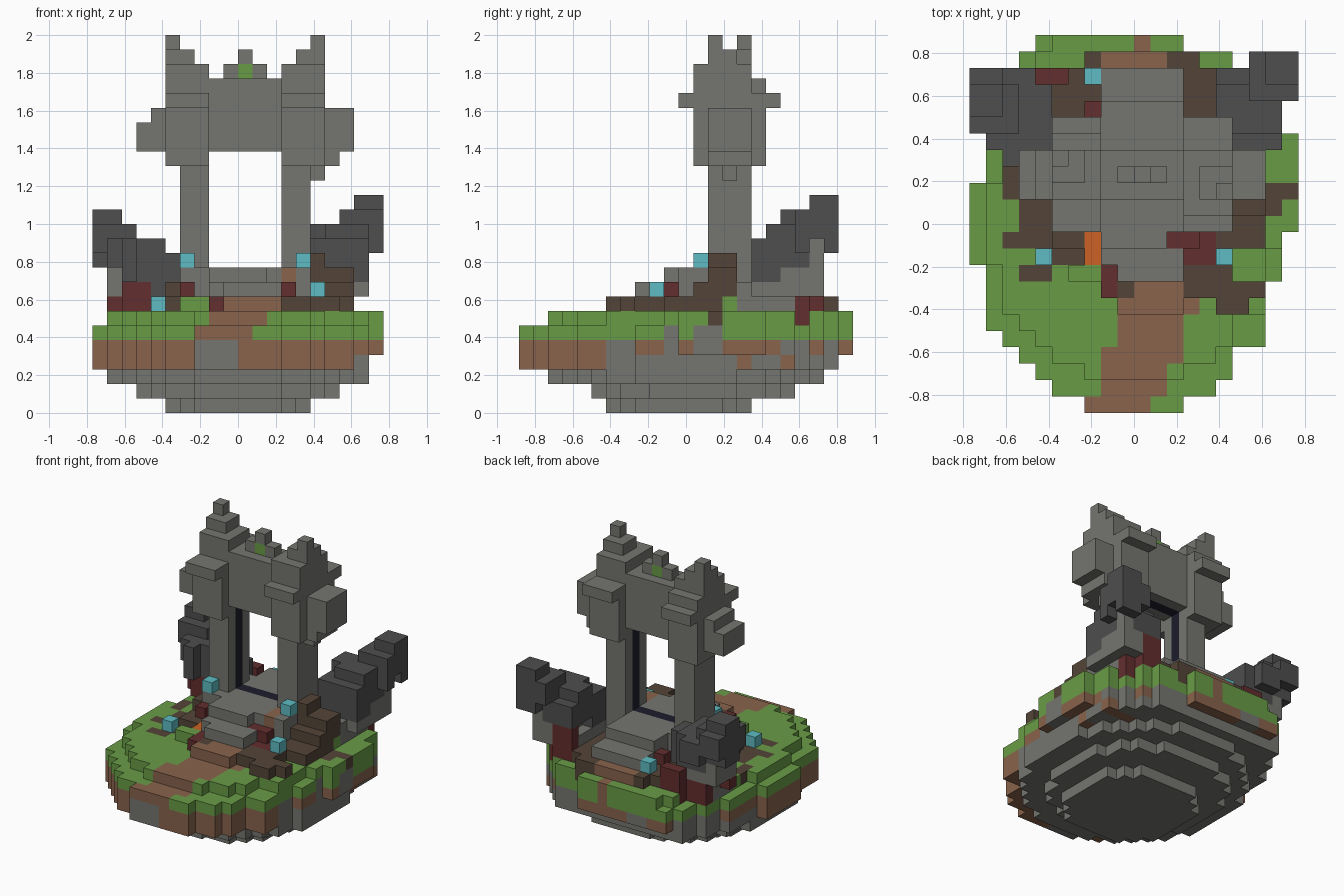
import bpy
import bmesh

CELL = 1 / 13
cells = {}  # (column, row, level) -> (part name, material name)


def linear(channel):
    value = channel / 255
    return value / 12.92 if value <= 0.04045 else ((value + 0.055) / 1.055) ** 2.4


def make_material(name, red, green, blue):
    material = bpy.data.materials.new(name)
    material.use_nodes = True
    color = (linear(red), linear(green), linear(blue), 1)
    material.diffuse_color = color
    for node in material.node_tree.nodes:
        if node.type == 'BSDF_PRINCIPLED':
            node.inputs['Base Color'].default_value = color
    return material


def fill(part, material, *blocks):
    """Fill blocks of cells (columns, rows, levels); later blocks replace earlier ones."""
    for columns, rows, levels in blocks:
        for i in range(*columns):
            for j in range(*rows):
                for k in range(*levels):
                    cells[i, j, k] = (part, material)


def mirrored(part, material, *blocks):
    """Fill blocks and their mirror images about the gate's middle."""
    for columns, rows, levels in blocks:
        fill("right_" + part, material, (columns, rows, levels))
        fill("left_" + part, material, ((21 - columns[1], 21 - columns[0]), rows, levels))


def disc(part, material, center, radii, level):
    """Fill one round layer of cells."""
    for i in range(20):
        for j in range(23):
            u = (i + 0.5 - center[0]) / radii[0]
            v = (j + 0.5 - center[1]) / radii[1]
            if u * u + v * v <= 1:
                cells[i, j, level] = (part, material)


def build_part(part, materials):
    """Make one mesh from the exposed cell sides of a part."""
    mesh = bpy.data.meshes.new(part)
    bm = bmesh.new()
    corners = {}
    slots = []

    def corner(point):
        if point not in corners:
            i, j, k = point
            corners[point] = bm.verts.new(((i - 10) * CELL, (j - 11.5) * CELL, k * CELL))
        return corners[point]

    for cell, (owner, material) in cells.items():
        if owner != part:
            continue
        if material not in slots:
            slots.append(material)
            mesh.materials.append(materials[material])
        for axis in range(3):
            for side in (0, 1):
                neighbour = list(cell)
                neighbour[axis] += 2 * side - 1
                if tuple(neighbour) in cells:
                    continue
                loop = []
                for u, v in ((0, 0), (1, 0), (1, 1), (0, 1)):
                    point = list(cell)
                    point[axis] += side
                    point[(axis + 1) % 3] += u
                    point[(axis + 2) % 3] += v
                    loop.append(corner(tuple(point)))
                face = bm.faces.new(loop if side else loop[::-1])
                face.material_index = slots.index(material)
    bm.to_mesh(mesh)
    bm.free()
    bpy.context.collection.objects.link(bpy.data.objects.new(part, mesh))


if "Cube" in bpy.data.objects:
    bpy.data.objects.remove(bpy.data.objects["Cube"], do_unlink=True)

materials = {
    "stone": make_material("stone", 117, 117, 112),
    "dark_stone": make_material("dark_stone", 78, 78, 78),
    "grass": make_material("grass", 105, 156, 70),
    "soil": make_material("soil", 136, 99, 76),
    "dark_soil": make_material("dark_soil", 84, 69, 56),
    "red_rock": make_material("red_rock", 99, 46, 46),
    "crystal": make_material("crystal", 94, 188, 196),
    "ember": make_material("ember", 205, 97, 37),
    "obsidian": make_material("obsidian", 29, 29, 44),
}

# Island outline: first and last column of each row, front to back
outline = [(7, 13), (5, 15), (4, 16), (3, 16), (2, 18), (1, 18), (1, 18), (1, 18),
           (1, 19), (0, 19), (0, 19), (0, 20), (0, 20), (0, 20), (1, 20), (1, 20),
           (1, 20), (1, 19), (2, 19), (2, 18), (3, 17), (3, 16), (4, 13)]
land = {(i, j) for j, (a, b) in enumerate(outline) for i in range(a, b)}


def rim_material(i, j, level):
    """Alternate earth and rock around the island's rim."""
    if j < 6:
        earthy = not 7 <= i <= 9
    elif i >= 10:
        earthy = j in ((8, 9, 11, 14, 15, 16, 17, 20, 22) if level == 4 else (15, 18))
    else:
        earthy = j < 14 or (level == 4 and i % 4 < 2)
    return "soil" if earthy else "stone"


# Rounded rock underside
disc("island_rock", "stone", (10, 11), (5.3, 5.3), 0)
disc("island_rock", "stone", (10, 12), (7.3, 7.3), 1)
disc("island_rock", "stone", (10, 11.5), (9.2, 9.7), 2)

# Earth layers and stepped turf
for i, j in land:
    if j < 22 and i < 19:
        cells[i, j, 3] = ("island_rock", rim_material(i, j, 3))
    cells[i, j, 4] = ("island_rock", rim_material(i, j, 4))
    rim_stone = i > 15 and j in (10, 12, 13)
    cells[i, j, 5] = ("turf", "stone" if rim_stone else "grass")
    if i == 19 or ((i, j - 2) in land and (i - 1, j) in land):
        cells[i, j, 6] = ("turf", "grass")

# Earth path climbing to the gate
fill("path", "soil",
     ((7, 11), (0, 1), (5, 6)), ((8, 12), (1, 3), (5, 6)), ((8, 12), (2, 3), (6, 7)),
     ((8, 13), (3, 4), (6, 7)), ((9, 13), (4, 8), (6, 7)), ((9, 13), (6, 22), (7, 8)),
     ((13, 14), (6, 7), (6, 7)), ((8, 12), (21, 22), (7, 8)), ((10, 11), (22, 23), (5, 7)),
     ((13, 14), (11, 13), (8, 10)))

# Dark earth patches and mounds
fill("left_dark_earth", "dark_soil",
     ((2, 3), (13, 15), (6, 7)), ((3, 5), (11, 13), (6, 7)), ((2, 8), (10, 11), (6, 7)),
     ((3, 5), (8, 9), (6, 7)), ((5, 8), (10, 21), (7, 8)), ((5, 7), (9, 10), (6, 7)),
     ((5, 6), (12, 17), (8, 9)), ((9, 10), (7, 8), (7, 8)), ((7, 8), (20, 22), (6, 8)))
fill("right_dark_earth", "dark_soil",
     ((13, 16), (8, 9), (7, 8)), ((13, 18), (7, 8), (7, 8)), ((15, 17), (6, 7), (7, 8)),
     ((13, 16), (9, 10), (7, 8)), ((13, 18), (10, 14), (7, 8)), ((18, 20), (13, 14), (6, 7)),
     ((18, 19), (12, 13), (6, 7)), ((14, 18), (13, 15), (8, 9)), ((15, 18), (12, 13), (8, 9)),
     ((14, 18), (13, 15), (9, 10)), ((15, 16), (13, 15), (10, 11)),
     ((13, 15), (15, 21), (7, 8)), ((12, 14), (21, 22), (6, 8)))
fill("grass_mounds", "grass", ((6, 8), (8, 9), (7, 8)), ((17, 18), (14, 15), (7, 8)))

# Stone platform with steps at both ends and blocks beside the pillars
fill("platform", "stone",
     ((9, 13), (8, 9), (7, 9)), ((8, 13), (9, 21), (7, 9)), ((8, 12), (10, 19), (9, 10)),
     ((12, 13), (11, 19), (9, 10)), ((6, 8), (12, 17), (8, 10)), ((14, 15), (11, 13), (8, 10)))

# Boulders below the horns
fill("left_boulder", "stone", ((2, 5), (16, 20), (6, 9)), ((1, 4), (17, 20), (8, 10)),
     ((2, 4), (17, 20), (10, 11)))
fill("right_boulder", "stone", ((15, 18), (15, 20), (6, 9)), ((16, 19), (16, 21), (8, 10)),
     ((18, 19), (20, 21), (10, 12)))

# Curved dark horns rising outward
fill("left_horn", "dark_stone",
     ((4, 7), (16, 18), (8, 11)), ((2, 3), (15, 17), (9, 12)), ((1, 2), (16, 17), (10, 12)),
     ((2, 5), (16, 20), (9, 12)), ((2, 4), (20, 21), (10, 12)), ((1, 3), (17, 20), (10, 13)),
     ((0, 1), (18, 20), (10, 12)), ((0, 2), (17, 21), (11, 13)), ((0, 2), (18, 20), (13, 14)))
fill("right_horn", "dark_stone",
     ((15, 19), (16, 18), (9, 12)), ((15, 18), (20, 21), (10, 12)), ((15, 19), (17, 20), (10, 12)),
     ((15, 18), (18, 20), (12, 13)), ((16, 19), (17, 19), (12, 13)), ((17, 20), (19, 20), (11, 14)),
     ((17, 18), (20, 22), (12, 14)), ((18, 20), (20, 22), (12, 15)), ((18, 20), (21, 22), (11, 12)))

# Red rocks, ember and crystals
fill("gate_red_rocks", "red_rock",
     ((12, 15), (9, 11), (7, 8)), ((12, 14), (10, 11), (8, 9)), ((8, 9), (7, 9), (7, 8)),
     ((7, 8), (18, 19), (7, 9)), ((6, 7), (11, 12), (8, 9)))
fill("boulder_red_rocks", "red_rock",
     ((4, 6), (20, 21), (6, 9)), ((2, 4), (19, 20), (6, 8)), ((1, 2), (17, 18), (7, 8)),
     ((2, 4), (16, 17), (7, 9)), ((15, 18), (19, 20), (6, 8)), ((15, 17), (20, 21), (7, 10)))
fill("ember_block", "ember", ((7, 8), (9, 11), (6, 8)))
for letter, (i, j, k) in zip("abcde", [(4, 9, 7), (15, 9, 8), (6, 12, 10), (14, 12, 10), (7, 20, 8)]):
    fill("crystal_" + letter, "crystal", ((i, i + 1), (j, j + 1), (k, k + 1)))

# Gate pillars, tower bodies and side arms
mirrored("pillar", "stone", ((13, 15), (13, 16), (7, 18)))
mirrored("tower", "stone", ((13, 16), (12, 17), (17, 22)), ((13, 16), (11, 18), (21, 22)))
mirrored("arm", "stone", ((16, 18), (13, 16), (18, 20)), ((16, 17), (13, 16), (20, 21)))
fill("right_arm", "stone", ((17, 18), (13, 16), (20, 21)), ((16, 17), (13, 16), (17, 18)),
     ((15, 16), (14, 15), (16, 17)))

# Lintel with a mossy crest
fill("lintel", "stone", ((8, 13), (13, 16), (18, 23)))
fill("crest", "stone", ((9, 12), (14, 15), (23, 24)), ((10, 11), (14, 15), (24, 25)))
fill("crest", "grass", ((10, 11), (14, 15), (23, 24)))

# Broken spires, stepped toward opposite sides
fill("left_spire", "stone", ((5, 8), (13, 17), (22, 23)), ((5, 8), (13, 16), (23, 24)),
     ((5, 7), (14, 16), (24, 25)), ((5, 6), (15, 16), (25, 26)))
fill("right_spire", "stone", ((13, 16), (12, 16), (22, 24)), ((14, 16), (13, 15), (24, 25)),
     ((15, 16), (13, 14), (25, 26)))

# Dark ring lining the opening
mirrored("gate_lining", "obsidian", ((13, 14), (14, 15), (10, 18)))
fill("floor_lining", "obsidian", ((8, 13), (14, 15), (9, 10)))
fill("ceiling_lining", "obsidian", ((8, 13), (14, 15), (18, 19)))

for part in sorted({owner for owner, material in cells.values()}):
    build_part(part, materials)
